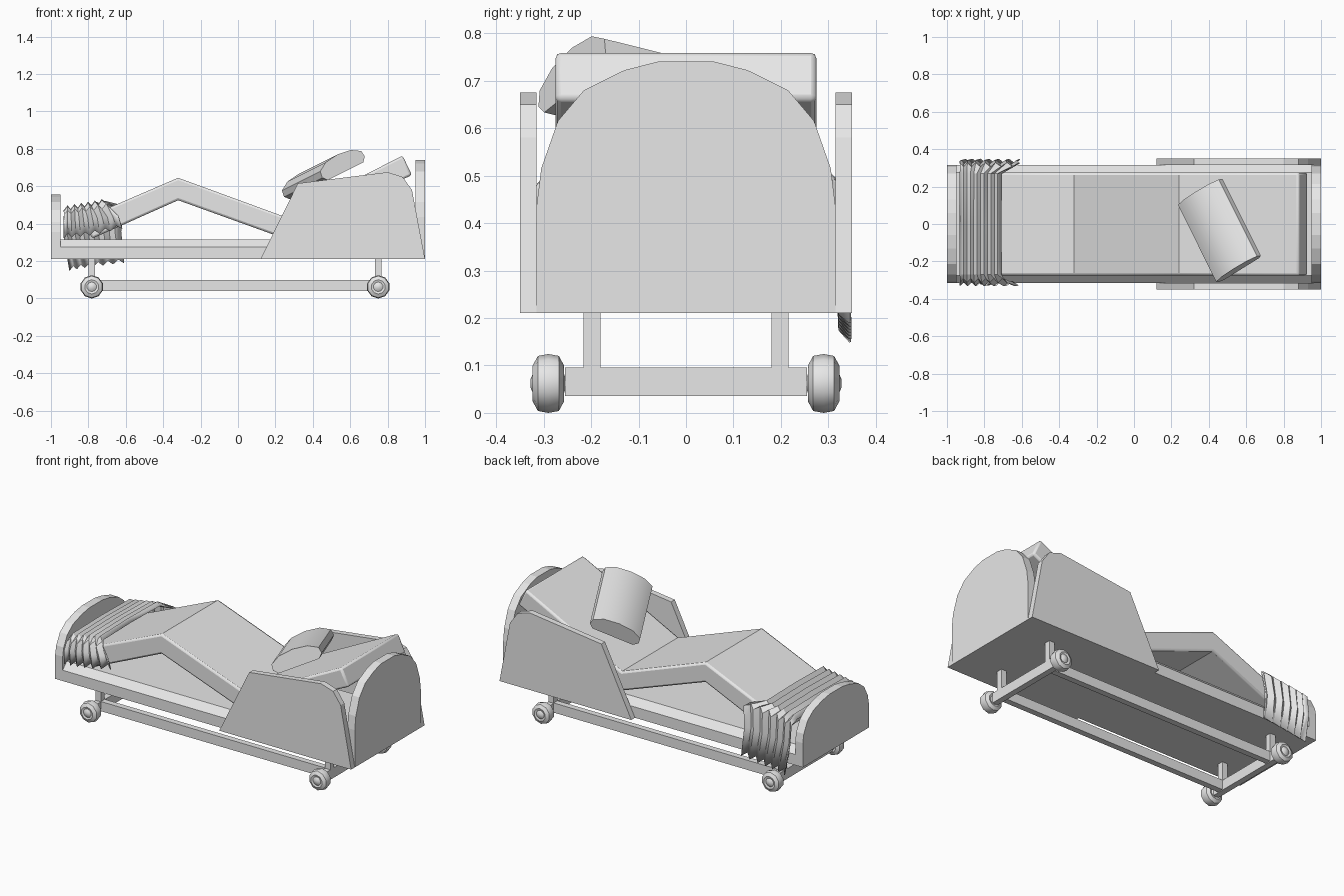
import bpy, bmesh, math
from mathutils import Matrix, Vector

cube = bpy.data.objects.get("Cube")
if cube:
    bpy.data.objects.remove(cube, do_unlink=True)

grey = bpy.data.materials.new("plain light grey")
grey.use_nodes = True
grey.diffuse_color = (0.8, 0.8, 0.8, 1)
grey.node_tree.nodes["Principled BSDF"].inputs["Base Color"].default_value = (0.8, 0.8, 0.8, 1)


def make(name, verts, faces, smooth=None, bevel=0, matrix=None):
    mesh = bpy.data.meshes.new(name)
    bm = bmesh.new()
    vs = [bm.verts.new(v) for v in verts]
    for f in faces:
        bm.faces.new([vs[i] for i in f])
    bmesh.ops.recalc_face_normals(bm, faces=bm.faces)
    bm.to_mesh(mesh)
    bm.free()
    mesh.materials.append(grey)
    ob = bpy.data.objects.new(name, mesh)
    bpy.context.collection.objects.link(ob)
    if matrix:
        ob.matrix_world = matrix
    if bevel:
        mod = ob.modifiers.new("soft edges", "BEVEL")
        mod.width, mod.segments, mod.limit_method = bevel, 2, "ANGLE"
        mod.angle_limit = math.radians(50)
    if smooth:
        bpy.ops.object.select_all(action="DESELECT")
        ob.select_set(True)
        bpy.context.view_layer.objects.active = ob
        bpy.ops.object.shade_smooth_by_angle(angle=math.radians(smooth))
    return ob


def prism(name, profile, axis, a, b, **kw):
    """Extrude a 2D profile along x (profile is y,z) or y (profile is x,z)."""
    n = len(profile)
    place = (lambda p, t: (t, p[0], p[1])) if axis == "x" else (lambda p, t: (p[0], t, p[1]))
    verts = [place(p, t) for t in (a, b) for p in profile]
    faces = [range(n), range(n, 2 * n)]
    faces += [(i, (i + 1) % n, (i + 1) % n + n, i + n) for i in range(n)]
    return make(name, verts, faces, **kw)


def box(name, x0, x1, y0, y1, z0, z1):
    return prism(name, [(x0, z0), (x1, z0), (x1, z1), (x0, z1)], "y", y0, y1)


# Bed base with sloping rims
base = [(-.315, .21), (-.315, .275), (-.275, .315)]
prism("bed_base", base + [(-y, z) for y, z in reversed(base)], "x", -.95, .95)

# Arched end boards share one outline
arch = [(-.315, 0), (-.315, .225), (-.305, .305), (-.27, .405),
        (-.215, .47), (-.13, .512), (-.06, .53)]
arch += [(-y, z) for y, z in reversed(arch)]
prism("headboard", [(y, .21 + z) for y, z in arch], "x", .95, 1)
prism("footboard", [(y, .21 + z * .65) for y, z in arch], "x", -1, -.95)

# Side guards at the head end
guard = [(.12, .21), (.32, .615), (.8, .675), (.88, .65), (.93, .58), (1, .21)]
for side, s in (("right", -1), ("left", 1)):
    prism(side + "_side_guard", guard, "y", s * .315, s * .35)

# Folded mattress: raised knees and raised back
mattress = [(-.83, .425), (-.32, .645), (.24, .44), (.88, .763),
            (.93, .66), (.235, .325), (-.32, .525), (-.78, .32)]
prism("mattress", mattress, "y", -.275, .275, bevel=.012, smooth=30)

# Cushion lying askew on the raised back
slope = Matrix.Rotation(-math.atan(.5), 4, "Y")
turn = Matrix.Rotation(math.atan2(.229, .41), 4, "Z")
cushion = [(.12, .06), (.145, .085), (.14, .12), (.085, .15), (0, .16)]
cushion += [(-x, z) for x, z in reversed(cushion[:-1])]
prism("cushion", cushion, "y", -.235, .235, smooth=45,
      matrix=Matrix.Translation((.5, -.035, .575)) @ slope @ turn)

# Undercarriage
AXLES = (("foot", -.782), ("head", .75))
for side, s in (("right", -1), ("left", 1)):
    y0, y1 = sorted((s * .18, s * .216))
    box(side + "_long_rail", -.765, .732, y0, y1, .04, .098)
    for end, x in AXLES:
        box(f"{end}_{side}_post", x - .018, x + .018, y0, y1, .09, .215)
for end, x in AXLES:
    box(end + "_cross_beam", x - .018, x + .018, -.255, .255, .036, .096)

# Castor wheels: lathed rings with a recessed face and a hub
RINGS = [(-.038, .008), (-.032, .022), (-.029, .026), (-.033, .038), (-.022, .058),
         (0, .062), (.022, .058), (.033, .038), (.029, .026), (.032, .022), (.038, .008)]
SEG = 10
for end, x in AXLES:
    for side, s in (("right", -1), ("left", 1)):
        verts = [(x + r * math.sin(k * math.tau / SEG), s * .29 + y,
                  .062 + r * math.cos(k * math.tau / SEG)) for y, r in RINGS for k in range(SEG)]
        last = (len(RINGS) - 1) * SEG
        faces = [range(SEG), range(last, last + SEG)]
        faces += [(j + k, j + (k + 1) % SEG, j + SEG + (k + 1) % SEG, j + SEG + k)
                  for j in range(0, last, SEG) for k in range(SEG)]
        make(f"{end}_{side}_wheel", verts, faces, smooth=45)

# Rumpled blanket over the foot end, hanging lower on the left side
COLS = 13
drape = []
for i in range(COLS):
    t = i / (COLS - 1)
    fold = .011 if i % 2 else -.011
    x = -.93 + .22 * t
    top = .475 + .04 * t + fold
    flare = .07 * t * t
    drape += [(x + flare + .02 * t, -.318 + fold, .335 + .05 * t * t + fold),
              (x + flare, -.318 + fold, .41 + .03 * t),
              (x + flare * .4, -.3 + fold, top - .02),
              (x, -.27, top), (x, 0, top + .005), (x, .27, top),
              (x + flare * 1.4, .315 - fold, top - .02),
              (x + flare * 1.2, .328 - fold, .33 + .03 * t),
              (x + .03 + flare, .335 - fold, .16 + .04 * t + fold)]
ROW = len(drape) // COLS
quads = [(i * ROW + j, i * ROW + j + 1, (i + 1) * ROW + j + 1, (i + 1) * ROW + j)
         for i in range(COLS - 1) for j in range(ROW - 1)]
blanket = make("blanket", drape, quads, smooth=25)
thick = blanket.modifiers.new("cloth thickness", "SOLIDIFY")
thick.thickness, thick.offset = .006, 0
